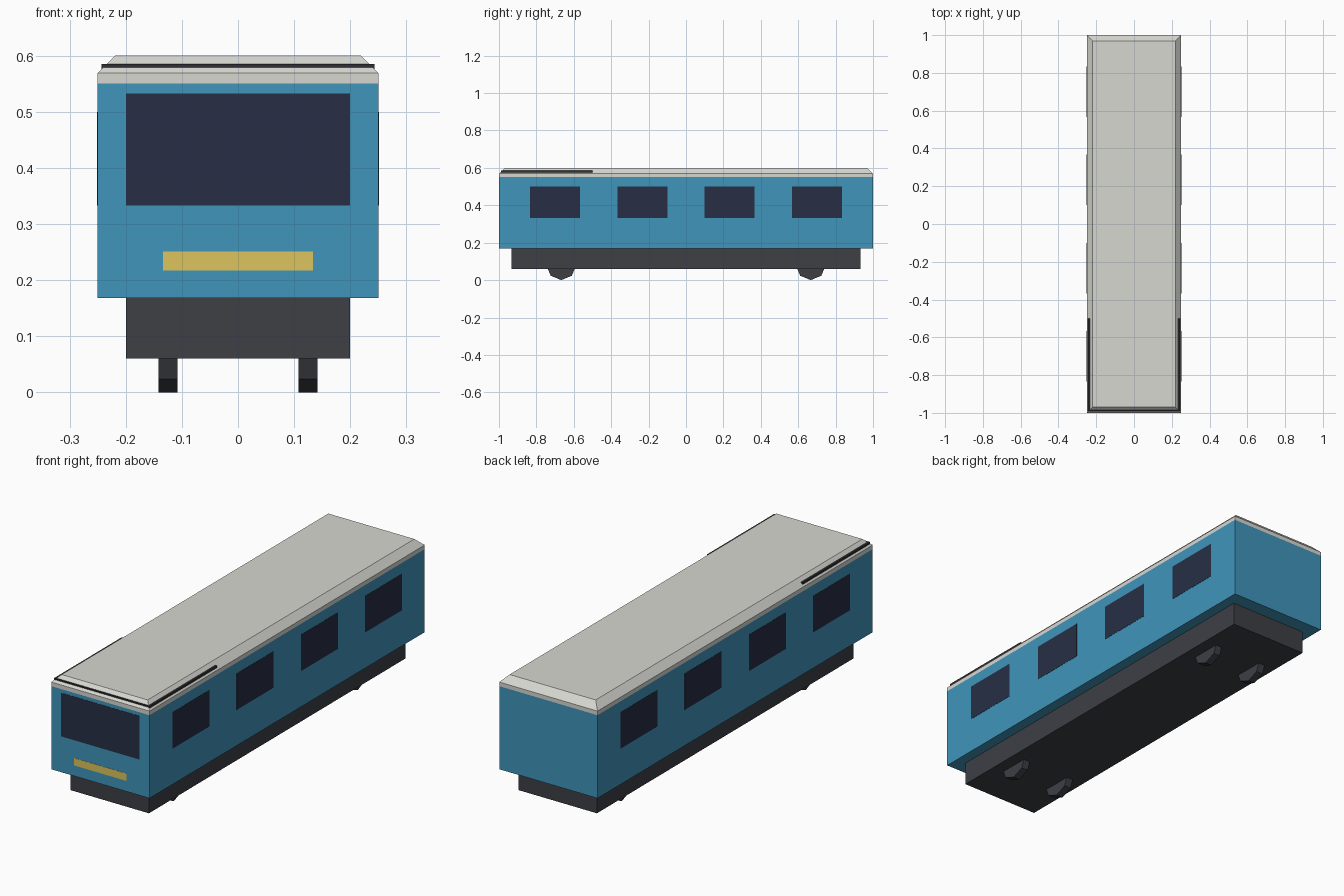
import bpy, bmesh
from math import pi
from mathutils import Matrix

if "Cube" in bpy.data.objects:
    bpy.data.objects.remove(bpy.data.objects["Cube"])


def material(name, rgb):
    m = bpy.data.materials.new(name)
    m.diffuse_color = (*rgb, 1)
    m.use_nodes = True
    m.node_tree.nodes["Principled BSDF"].inputs["Base Color"].default_value = m.diffuse_color
    return m


BLUE = material("blue_paint", (0.05, 0.30, 0.50))
ROOF = material("pale_roof", (0.68, 0.68, 0.64))
DARK = material("dark_metal", (0.047, 0.05, 0.06))
GLASS = material("dark_glass", (0.02, 0.028, 0.06))
YELLOW = material("yellow_paint", (0.72, 0.55, 0.11))
BLACK = material("black_trim", (0.03, 0.03, 0.035))


def finish(name, bm, mat):
    bmesh.ops.recalc_face_normals(bm, faces=bm.faces)
    me = bpy.data.meshes.new(name)
    bm.to_mesh(me)
    bm.free()
    me.materials.append(mat)
    ob = bpy.data.objects.new(name, me)
    bpy.context.collection.objects.link(ob)
    return ob


def add_box(bm, x, y, z):
    """Add a box from (low, high) ranges and return its vertices."""
    size = [r[1] - r[0] for r in (x, y, z)]
    mid = [(r[0] + r[1]) / 2 for r in (x, y, z)]
    mat = Matrix.Translation(mid) @ Matrix.Diagonal((*size, 1))
    return bmesh.ops.create_cube(bm, size=1, matrix=mat)["verts"]


def box(name, x, y, z, mat):
    bm = bmesh.new()
    add_box(bm, x, y, z)
    return finish(name, bm, mat)


# Body and undercarriage
box("body", (-0.25, 0.25), (-1, 1), (0.168, 0.55), BLUE)
box("undercarriage", (-0.2, 0.2), (-0.933, 0.933), (0.06, 0.168), DARK)

# Roof slab with a chamfered top rim
bm = bmesh.new()
add_box(bm, (-0.25, 0.25), (-1, 1), (0.55, 0.60))
rim = [e for e in bm.edges if all(v.co.z > 0.59 for v in e.verts)]
bmesh.ops.bevel(bm, geom=rim, offset=0.031, segments=1, affect="EDGES")
for v in bm.verts:
    v.co.z = max(v.co.z, 0.55)
finish("roof", bm, ROOF)

# Front windscreen and stripe
box("windscreen", (-0.2, 0.2), (-1.001, -0.995), (0.333, 0.533), GLASS)
box("front_stripe", (-0.134, 0.134), (-1.001, -0.995), (0.217, 0.251), YELLOW)

for side, s in (("left", -1), ("right", 1)):
    # Four windows per side
    for i in range(4):
        y = -0.7 + i * 1.4 / 3
        box(f"{side}_window_{i + 1}", sorted((s * 0.245, s * 0.251)),
            (y - 0.134, y + 0.134), (0.333, 0.5), GLASS)
    # Eight-sided wheels
    for end, y in (("front", -0.667), ("rear", 0.667)):
        bm = bmesh.new()
        bmesh.ops.create_cone(
            bm, cap_ends=True, segments=8, radius1=0.08, radius2=0.08, depth=0.034,
            matrix=Matrix.Translation((s * 0.125, y, 0.08)) @ Matrix.Rotation(pi / 2, 4, "Y"))
        finish(f"{end}_{side}_wheel", bm, DARK)

# U-shaped trim around the front of the roof, swept as one square section
bm = bmesh.new()
path = [(-1, -0.5), (-1, None), (1, None), (1, -0.5)]
rings = []
for sx, y in path:
    ring = []
    for inset, z in ((0, 0.576), (0, 0.585), (0.01, 0.585), (0.01, 0.576)):
        py = -0.99 + inset if y is None else y
        ring.append(bm.verts.new((sx * (0.243 - inset), py, z)))
    rings.append(ring)
for a, b in zip(rings, rings[1:]):
    for k in range(4):
        n = (k + 1) % 4
        bm.faces.new((a[k], a[n], b[n], b[k]))
bm.faces.new(rings[0])
bm.faces.new(rings[-1])
finish("roof_trim", bm, BLACK)
